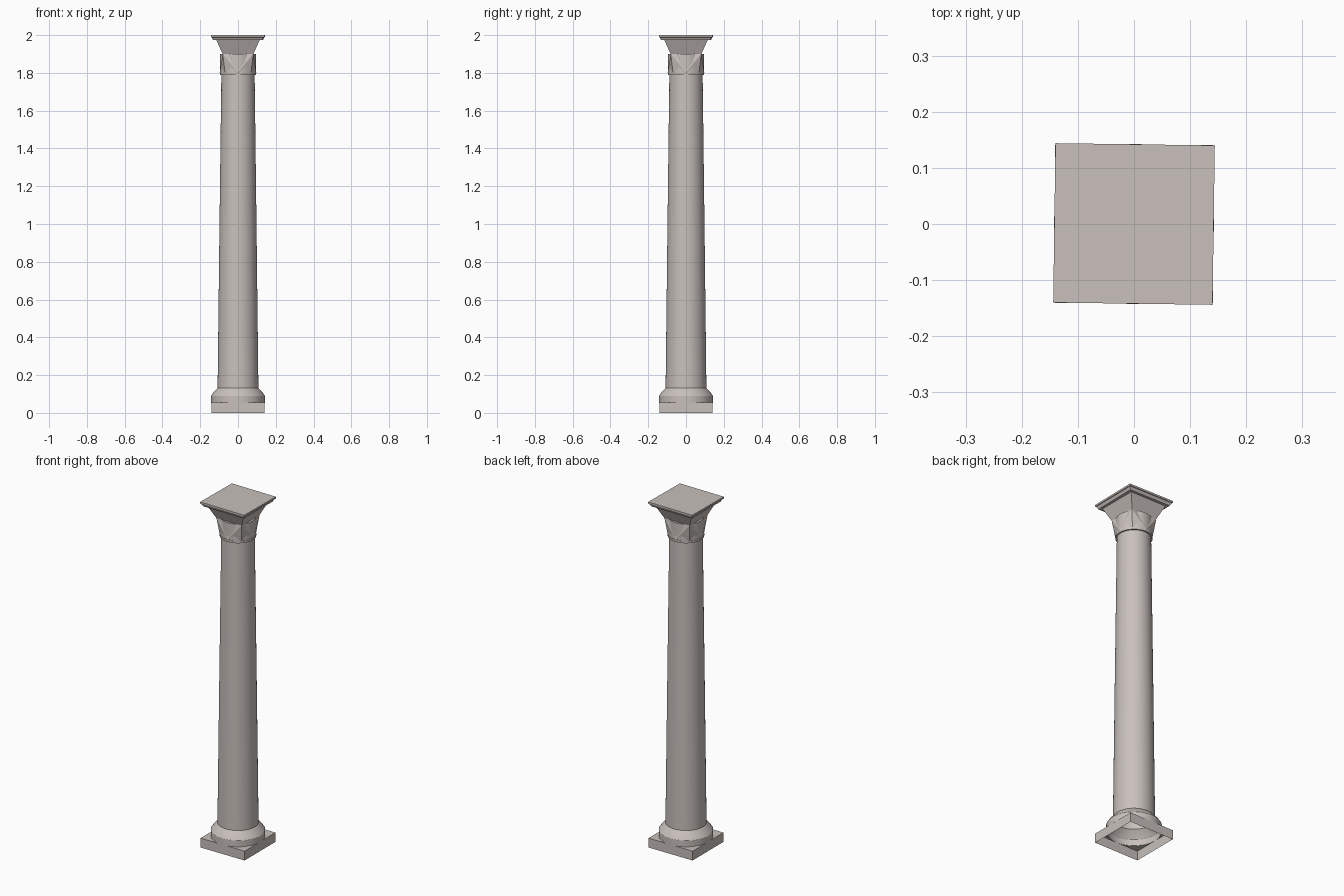
import bpy, bmesh
from math import sin, cos, pi, radians

cube = bpy.data.objects.get("Cube")
if cube:
    bpy.data.objects.remove(cube, do_unlink=True)

stone = bpy.data.materials.new("warm_grey_stone")
stone.use_nodes = True
colour = (0.58, 0.53, 0.50, 1)
stone.diffuse_color = colour
stone.node_tree.nodes["Principled BSDF"].inputs["Base Color"].default_value = colour


def finish(name, bm, smooth=False):
    bmesh.ops.remove_doubles(bm, verts=bm.verts, dist=0.0001)
    bmesh.ops.recalc_face_normals(bm, faces=bm.faces)
    mesh = bpy.data.meshes.new(name)
    bm.to_mesh(mesh)
    bm.free()
    mesh.materials.append(stone)
    obj = bpy.data.objects.new(name, mesh)
    bpy.context.collection.objects.link(obj)
    if smooth:
        bpy.ops.object.select_all(action="DESELECT")
        obj.select_set(True)
        bpy.context.view_layer.objects.active = obj
        bpy.ops.object.shade_smooth_by_angle(angle=radians(30))
    return obj


def loft(bm, profile, sides, start=0.0, cap=False):
    """Stack regular rings given as (radius, height)."""
    rings = [[bm.verts.new((r * cos(start + 2 * pi * i / sides),
                            r * sin(start + 2 * pi * i / sides), z))
              for i in range(sides)] for r, z in profile]
    for low, high in zip(rings, rings[1:]):
        for i in range(sides):
            j = (i + 1) % sides
            bm.faces.new((low[i], low[j], high[j], high[i]))
    if cap:
        bm.faces.new(rings[-1])
    return rings


def square(bm, profile, cap=False):
    """Stack squares given as (half width, height)."""
    return loft(bm, [(h * 2 ** 0.5, z) for h, z in profile], 4, pi / 4, cap)


def corner_fans(bm, corners, radius, z, steps):
    """Join each square corner to its quarter of a circle."""
    for q, corner in enumerate(corners):
        arc = [bm.verts.new((radius * cos(pi / 2 * (q + k / steps)),
                             radius * sin(pi / 2 * (q + k / steps)), z))
               for k in range(steps + 1)]
        for a, b in zip(arc, arc[1:]):
            bm.faces.new((corner, a, b))
        # flat triangle between this corner and the next
        bm.faces.new((corner, arc[-1], corners[(q + 1) % 4]))


# Square plinth, open below, with a round opening under the base
bm = bmesh.new()
walls = square(bm, [(0.141, 0), (0.141, 0.054)])
corner_fans(bm, walls[-1], 0.1409, 0.054, 12)
finish("plinth", bm)

# Round base moulding
bm = bmesh.new()
loft(bm, [(0.143, 0.053), (0.143, 0.09), (0.132, 0.106), (0.108, 0.132)], 48)
finish("base_moulding", bm, True)

# Tapering shaft
bm = bmesh.new()
loft(bm, [(0.108, 0.132), (0.0985, 0.95), (0.088, 1.8)], 48)
finish("shaft", bm, True)

# Round core of the capital
bm = bmesh.new()
loft(bm, [(0.087, 1.79), (0.096, 1.79), (0.096, 1.802), (0.094, 1.802),
          (0.094, 1.9), (0.05, 1.9)], 48)
finish("capital_core", bm, True)

# Faceted bell: round at the foot, square at the top
bm = bmesh.new()
bell = square(bm, [(0.081, 1.9), (0.115, 1.974)])
corner_fans(bm, bell[0], 0.097, 1.802, 2)
finish("capital_bell", bm)

# Square top slab, turned very slightly
bm = bmesh.new()
square(bm, [(0.1, 1.973), (0.13, 1.973), (0.138, 1.988), (0.142, 1.99), (0.142, 2.0)], True)
finish("abacus", bm).rotation_euler.z = radians(-0.8)
